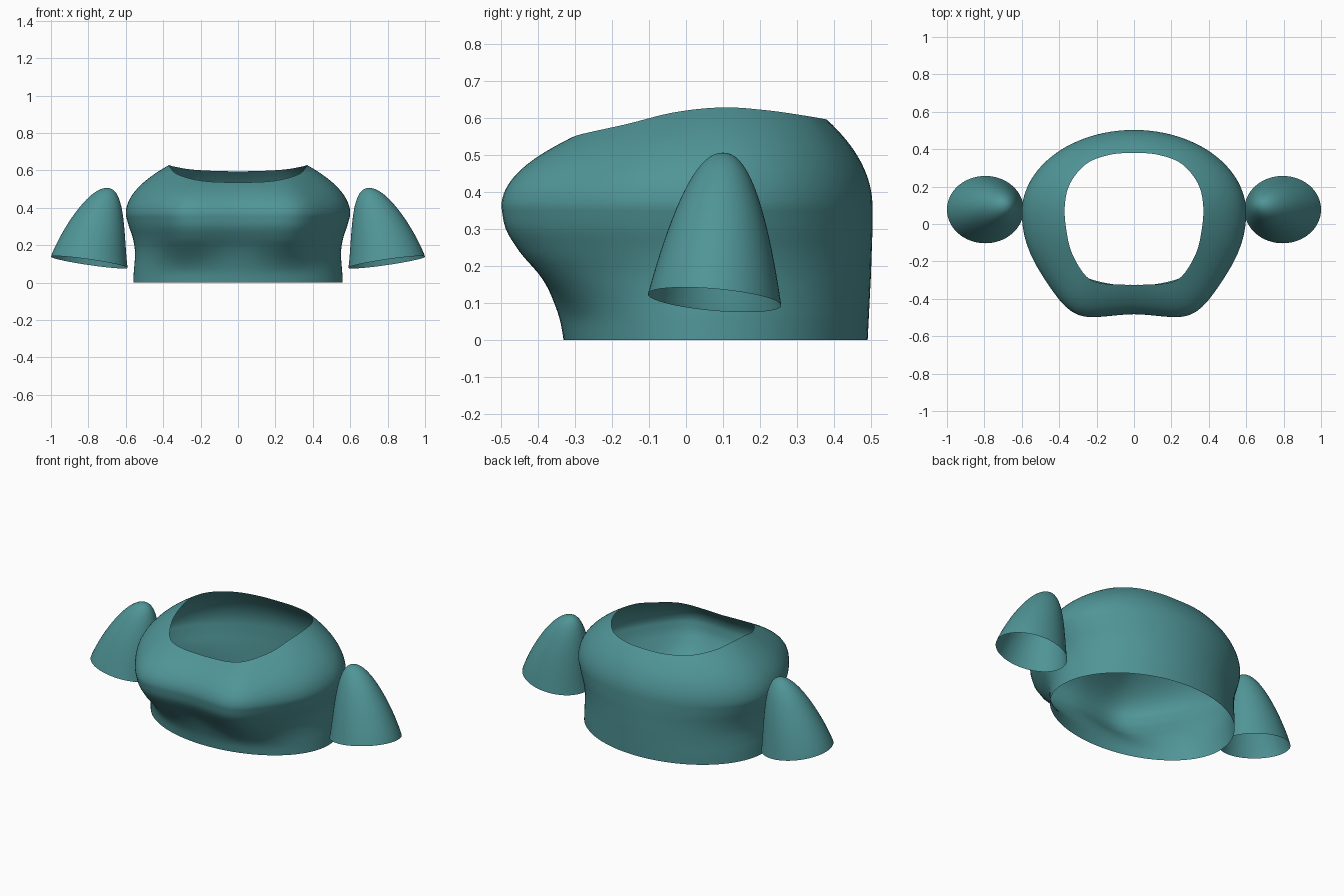
import bpy, bmesh
from math import sin, cos, pi, exp, degrees

if "Cube" in bpy.data.objects:
    bpy.data.objects.remove(bpy.data.objects["Cube"])

mat = bpy.data.materials.new("teal")
mat.diffuse_color = (0.08, 0.30, 0.31, 1)
mat.use_nodes = True
mat.node_tree.nodes["Principled BSDF"].inputs["Base Color"].default_value = mat.diffuse_color


def spline(keys, u):
    """Catmull-Rom through tuples, u in 0..1 over the whole list."""
    n = len(keys) - 1
    i = min(int(u * n), n - 1)
    f = u * n - i
    a, b, c, d = (keys[max(0, min(n, i + k))] for k in (-1, 0, 1, 2))
    return [0.5 * (2*q + (r - p)*f + (2*p - 5*q + 4*r - s)*f*f + (3*q - p - 3*r + s)*f**3)
            for p, q, r, s in zip(a, b, c, d)]


def loft(name, rings, cap_point=None):
    """Skin closed rings of equal length into an open shell."""
    bm = bmesh.new()
    rows = [[bm.verts.new(p) for p in ring] for ring in rings]
    n = len(rows[0])
    for lo, hi in zip(rows, rows[1:]):
        for i in range(n):
            j = (i + 1) % n
            bm.faces.new((lo[i], lo[j], hi[j], hi[i]))
    if cap_point:
        tip = bm.verts.new(cap_point)
        for i in range(n):
            bm.faces.new((rows[-1][i], rows[-1][(i + 1) % n], tip))
    me = bpy.data.meshes.new(name)
    bm.to_mesh(me)
    bm.free()
    for p in me.polygons:
        p.use_smooth = True
    me.materials.append(mat)
    ob = bpy.data.objects.new(name, me)
    bpy.context.collection.objects.link(ob)
    return ob


# Torso sections: z, half width, front y, back y
SECTIONS = [(0.0, 0.56, -0.33, 0.49), (0.06, 0.557, -0.342, 0.493),
            (0.12, 0.552, -0.37, 0.496), (0.18, 0.552, -0.41, 0.499),
            (0.24, 0.563, -0.458, 0.501), (0.30, 0.583, -0.495, 0.503),
            (0.36, 0.60, -0.507, 0.503)]
# Neck rim, front centre round to back centre
RIM = [(0, -0.325, 0.535), (0.15, -0.32, 0.54), (0.25, -0.285, 0.555),
       (0.33, -0.16, 0.583), (0.362, -0.03, 0.615), (0.37, 0.1, 0.628),
       (0.34, 0.22, 0.62), (0.25, 0.325, 0.605), (0.12, 0.372, 0.597),
       (0, 0.38, 0.595)]
N = 96
CY = 0.06


def section_point(sec, t):
    z, hw, front, back = sec
    a = abs(degrees(t))
    w = max(0, min(1, (z - 0.04) / 0.2))
    w = w * w * (3 - 2 * w)
    v = cos(t) + w * (0.1 * exp(-((a - 33) / 16) ** 2) - 0.045 * exp(-(a / 15) ** 2))
    depth = (CY - front) if v > 0 else (back - CY)
    return (hw * sin(t), CY - depth * v, z)


angles = [-pi + 2 * pi * i / N for i in range(N)]
rings = [[section_point(spline(SECTIONS, k / 24), t) for t in angles] for k in range(25)]
# Rounded shoulder from the chest up to the neck rim
for k in range(1, 17):
    f = k / 16
    ring = []
    for t in angles:
        a = section_point(SECTIONS[-1], t)
        r = spline(RIM, abs(t) / pi)
        r[0] *= 1 if t >= 0 else -1
        c = (a[0] * 1.01, a[1], a[2] + 0.52 * (r[2] - a[2]))
        ring.append([(1-f)**2 * p + 2*f*(1-f) * q + f*f * s for p, q, s in zip(a, c, r)])
    rings.append(ring)
loft("torso_shell", rings)

# Shoulder guards: leaning domes, open underneath
for side, label in ((1, "left"), (-1, "right")):
    dome = []
    for k in range(24):
        r = cos(k / 24 * pi / 2)
        h = 1 - r ** 2.15
        cx, cy, cz = 0.795 - 0.095 * h ** 1.3, 0.077 + 0.023 * h, 0.109 + 0.397 * h
        ring = []
        for i in range(64):
            t = side * 2 * pi * i / 64
            dx, dy = 0.205 * r * cos(t), 0.18 * r * sin(t)
            ring.append((side * (cx + dx), cy + dy, cz + (0.145 * dx - 0.085 * dy) * r))
        dome.append(ring)
    loft(label + "_shoulder_guard", dome, (side * 0.70, 0.10, 0.506))
